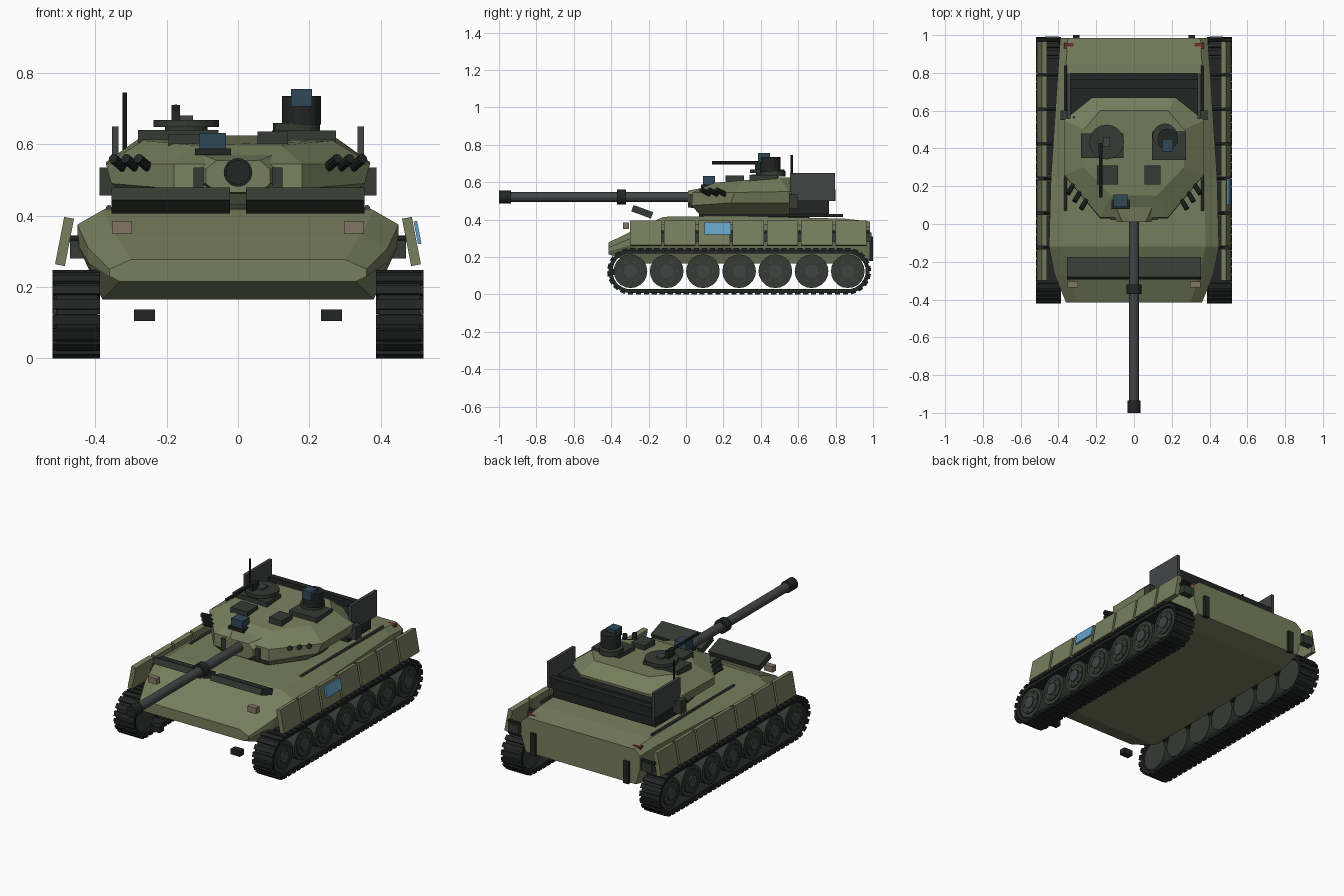
import bpy, bmesh, math
from mathutils import Vector, Matrix

if "Cube" in bpy.data.objects:
    bpy.data.objects.remove(bpy.data.objects["Cube"])


def mat(name, r, g, b):
    m = bpy.data.materials.new(name)
    m.diffuse_color = (r, g, b, 1)
    m.use_nodes = True
    m.node_tree.nodes["Principled BSDF"].inputs["Base Color"].default_value = m.diffuse_color
    return m


OLIVE = mat("olive", .185, .21, .11)
DARK = mat("dark_green", .035, .043, .033)
BLACK = mat("black", .016, .019, .018)
GREY = mat("steel", .055, .058, .06)
GLASS = mat("dark_glass", .03, .065, .095)
BLUE = mat("blue_panel", .13, .37, .58)
TAN = mat("lamp", .22, .18, .13)
RED = mat("tail_red", .13, .03, .03)


def finish(name, bm, m):
    bmesh.ops.recalc_face_normals(bm, faces=bm.faces)
    me = bpy.data.meshes.new(name)
    bm.to_mesh(me)
    bm.free()
    me.materials.append(m)
    ob = bpy.data.objects.new(name, me)
    bpy.context.collection.objects.link(ob)
    return ob


def add_box(bm, c, size, rot=Matrix()):
    bmesh.ops.create_cube(bm, size=1, matrix=Matrix.Translation(c) @ rot @ Matrix.Diagonal((*size, 1)))


def box(name, lo, hi, m, rot=Matrix()):
    lo, hi = Vector(lo), Vector(hi)
    bm = bmesh.new()
    add_box(bm, (lo + hi) / 2, hi - lo, rot)
    return finish(name, bm, m)


def pair(name, lo, hi, m):
    """Box on the right side plus its mirror image."""
    box(name + "_right", lo, hi, m)
    box(name + "_left", (-hi[0], lo[1], lo[2]), (-lo[0], hi[1], hi[2]), m)


def add_rod(bm, a, b, r, n=16):
    a, b = Vector(a), Vector(b)
    rot = (b - a).to_track_quat('Z', 'Y').to_matrix().to_4x4()
    bmesh.ops.create_cone(bm, cap_ends=True, segments=n, radius1=r, radius2=r, depth=(b - a).length,
                          matrix=Matrix.Translation((a + b) / 2) @ rot)


def rod(name, a, b, r, m, n=16):
    bm = bmesh.new()
    add_rod(bm, a, b, r, n)
    return finish(name, bm, m)


def loft(name, halves, m):
    """Skin closed rings, each given as its right half and mirrored in x."""
    bm = bmesh.new()
    rings = [[bm.verts.new(p) for p in h + [(-x, y, z) for x, y, z in reversed(h)]] for h in halves]
    n = len(rings[0])
    for a, b in zip(rings, rings[1:]):
        for i in range(n):
            bm.faces.new((a[i], a[(i + 1) % n], b[(i + 1) % n], b[i]))
    bm.faces.new(rings[0])
    bm.faces.new(rings[-1])
    return finish(name, bm, m)


# Hull: cross-sections from nose to rear (bottom, lower side, upper side, deck)
def section(y, *pts):
    return [(x, y, z) for x, z in pts]


loft("hull", [
    section(-.415, (.33, .215), (.36, .23), (.36, .25), (.30, .277)),
    section(-.27, (.38, .165), (.42, .27), (.42, .31), (.345, .348)),
    section(-.12, (.38, .165), (.45, .32), (.45, .375), (.38, .415)),
    section(.25, (.38, .165), (.44, .32), (.44, .375), (.37, .42)),
    section(.85, (.38, .165), (.40, .30), (.40, .37), (.36, .405)),
    section(.985, (.36, .185), (.39, .28), (.39, .36), (.35, .39))], OLIVE)
pair("headlight", (.297, -.337, .35), (.353, -.305, .385), TAN)
pair("tail_light", (.32, .93, .37), (.37, .957, .395), RED)
pair("front_hook", (.232, -.40, .105), (.292, -.36, .137), BLACK)
pair("rear_hook", (.288, .975, .18), (.322, 1.0, .31), BLACK)
for s, side in ((-1, "left"), (1, "right")):
    rod("tow_bar_" + side, (s * .362, .07, .422), (s * .362, .84, .422), .008, GREY, 8)
    # tilted guard plate ahead of the turret
    box("front_guard_" + side, (s * .188 - .166, -.29, .424), (s * .188 + .166, -.178, .46), DARK,
        Matrix.Rotation(-.35, 4, 'X'))

# Running gear
ZC, Y0, Y1 = .124, -.297, .865
WHEELS = [Y0 + (Y1 - Y0) * i / 6 for i in range(7)]


def stadium(r, n=14):
    pts = []
    for yc, start in ((Y1, -.5), (Y0, .5)):
        for i in range(n + 1):
            t = math.pi * (start + i / n)
            pts.append((yc + r * math.cos(t), ZC + r * math.sin(t)))
    return pts


def track(s, side):
    bm = bmesh.new()
    outer, inner = stadium(.117), stadium(.096)
    loops = [[bm.verts.new((s * x, y, z)) for y, z in pts]
             for x, pts in ((.393, outer), (.51, outer), (.51, inner), (.393, inner))]
    n = len(outer)
    for k in range(4):
        a, b = loops[k], loops[(k + 1) % 4]
        for i in range(n):
            bm.faces.new((a[i], a[(i + 1) % n], b[(i + 1) % n], b[i]))
    finish("track_belt_" + side, bm, BLACK)
    # tread pads spaced evenly round the belt
    bm = bmesh.new()
    r, span, count = .118, Y1 - Y0, 72
    arc = math.pi * r
    for i in range(count):
        d = i / count * 2 * (span + arc)
        half, d = divmod(d, span + arc)
        if d < span:
            y, z, t = Y0 + d, -r, 0
        else:
            t = (d - span) / r
            y, z = Y1 + r * math.sin(t), -r * math.cos(t)
        if half:
            y, z = Y0 + Y1 - y, -z
        add_box(bm, (s * .453, y, ZC + z), (.133, .028, .012), Matrix.Rotation(t, 4, 'X'))
    finish("track_pads_" + side, bm, BLACK)
    # road wheels with rim, hub and bolts
    for i, y in enumerate(WHEELS):
        tag = f"_{side}_{i + 1}"
        rod("wheel" + tag, (s * .40, y, ZC), (s * .503, y, ZC), .09, DARK, 20)
        rod("wheel_disc" + tag, (s * .50, y, ZC), (s * .509, y, ZC), .068, DARK, 16)
        bm = bmesh.new()
        add_rod(bm, (s * .50, y, ZC), (s * .517, y, ZC), .036, 12)
        for k in range(6):
            a = k * math.pi / 3
            p = (y + .054 * math.cos(a), ZC + .054 * math.sin(a))
            add_rod(bm, (s * .50, *p), (s * .513, *p), .007, 6)
        finish("wheel_hub" + tag, bm, GREY)


for s, side in ((-1, "left"), (1, "right")):
    track(s, side)
    # tilted side skirts and their brackets
    tilt = Matrix.Rotation(-s * .19, 4, 'Y')
    for i in range(7):
        y = -.3 + .183 * i
        box(f"skirt_{side}_{i + 1}", (s * .486 - .014, y, .26), (s * .486 + .014, y + .168, .395), OLIVE, tilt)
        box(f"skirt_bracket_{side}_{i + 1}", (s * .435 - .035, y + .155, .28),
            (s * .435 + .035, y + .195, .33), DARK)
        rod(f"skirt_rod_{side}_{i + 1}", (s * .39, y + .175, .335), (s * .48, y + .175, .335), .009, BLACK, 8)
box("side_panel", (.498, .10, .32), (.508, .24, .385), BLUE, Matrix.Rotation(-.19, 4, 'Y'))

# Turret shell: plan outlines from base to roof
rod("turret_ring", (0, .38, .40), (0, .38, .44), .28, DARK, 24)
loft("turret", [
    [(.15, .07, .43), (.28, .25, .43), (.28, .52, .43), (.20, .62, .43)],
    [(.18, .03, .475), (.355, .24, .49), (.355, .56, .49), (.25, .66, .48)],
    [(.18, .035, .545), (.37, .26, .545), (.37, .55, .55), (.22, .67, .56)],
    [(.12, .15, .597), (.265, .30, .61), (.265, .5, .625), (.18, .60, .625)]], OLIVE)
loft("mantlet", [
    [(.06, .01, .465), (.09, .01, .49), (.09, .01, .53), (.06, .01, .555)],
    [(.10, .12, .455), (.16, .12, .49), (.16, .12, .54), (.11, .12, .575)]], OLIVE)
pair("mantlet_block", (.097, .02, .47), (.125, .08, .535), DARK)

# Main gun
rod("gun_barrel", (0, -.95, .521), (0, .05, .521), .026, GREY, 20)
rod("gun_muzzle", (0, -1, .521), (0, -.935, .521), .034, BLACK, 20)
rod("gun_collar", (0, -.37, .521), (0, -.32, .521), .040, BLACK, 20)

# Rear stowage rack
box("bustle_lower", (-.335, .55, .43), (.335, .765, .50), BLACK)
box("bustle_upper", (-.335, .55, .50), (.335, .72, .545), BLACK)
box("bustle_rear_rail", (-.335, .765, .50), (.335, .80, .56), BLACK)
pair("bustle_plate", (.335, .555, .50), (.353, .797, .65), GREY)
pair("bustle_side_box", (.30, .55, .457), (.388, .60, .535), DARK)

# Smoke launchers on both cheeks
for s, side in ((-1, "left"), (1, "right")):
    bm = bmesh.new()
    for k in range(3):
        x, y = .25 + .035 * k, .10 + .04 * k
        add_rod(bm, (s * x, y + .03, .535), (s * (x + .03), y - .02, .56), .014, 10)
    finish("smoke_launcher_" + side, bm, BLACK)

# Roof: commander's hatch and machine gun (left)
box("hatch_base", (-.28, .35, .59), (-.055, .48, .64), DARK)
rod("hatch_neck", (-.145, .434, .62), (-.145, .434, .65), .06, DARK, 16)
rod("hatch_lid", (-.145, .434, .648), (-.145, .434, .668), .092, DARK, 20)
box("hatch_handle", (-.165, .41, .665), (-.126, .46, .68), GREY)
rod("machine_gun", (-.175, .14, .703), (-.175, .42, .703), .009, BLACK, 8)
box("machine_gun_mount", (-.187, .37, .66), (-.163, .43, .71), BLACK)

# Roof: panoramic sight (right)
box("sight_base", (.095, .34, .59), (.275, .49, .638), DARK)
rod("sight_ring", (.164, .466, .63), (.164, .466, .66), .066, DARK, 20)
rod("sight_drum", (.178, .45, .655), (.178, .45, .735), .055, BLACK, 16)
box("sight_window", (.148, .385, .705), (.207, .45, .755), GLASS)

# Roof: gunner's optic, vision blocks and antenna
box("optic_base", (-.12, .08, .57), (-.02, .17, .588), BLACK)
box("optic_window", (-.108, .09, .585), (-.034, .155, .632), GLASS)
box("vision_block_left", (-.195, .21, .58), (-.085, .31, .628), DARK)
box("vision_block_right", (.055, .21, .58), (.14, .31, .635), DARK)
rod("antenna", (-.317, .565, .54), (-.317, .565, .745), .006, BLACK, 8)
